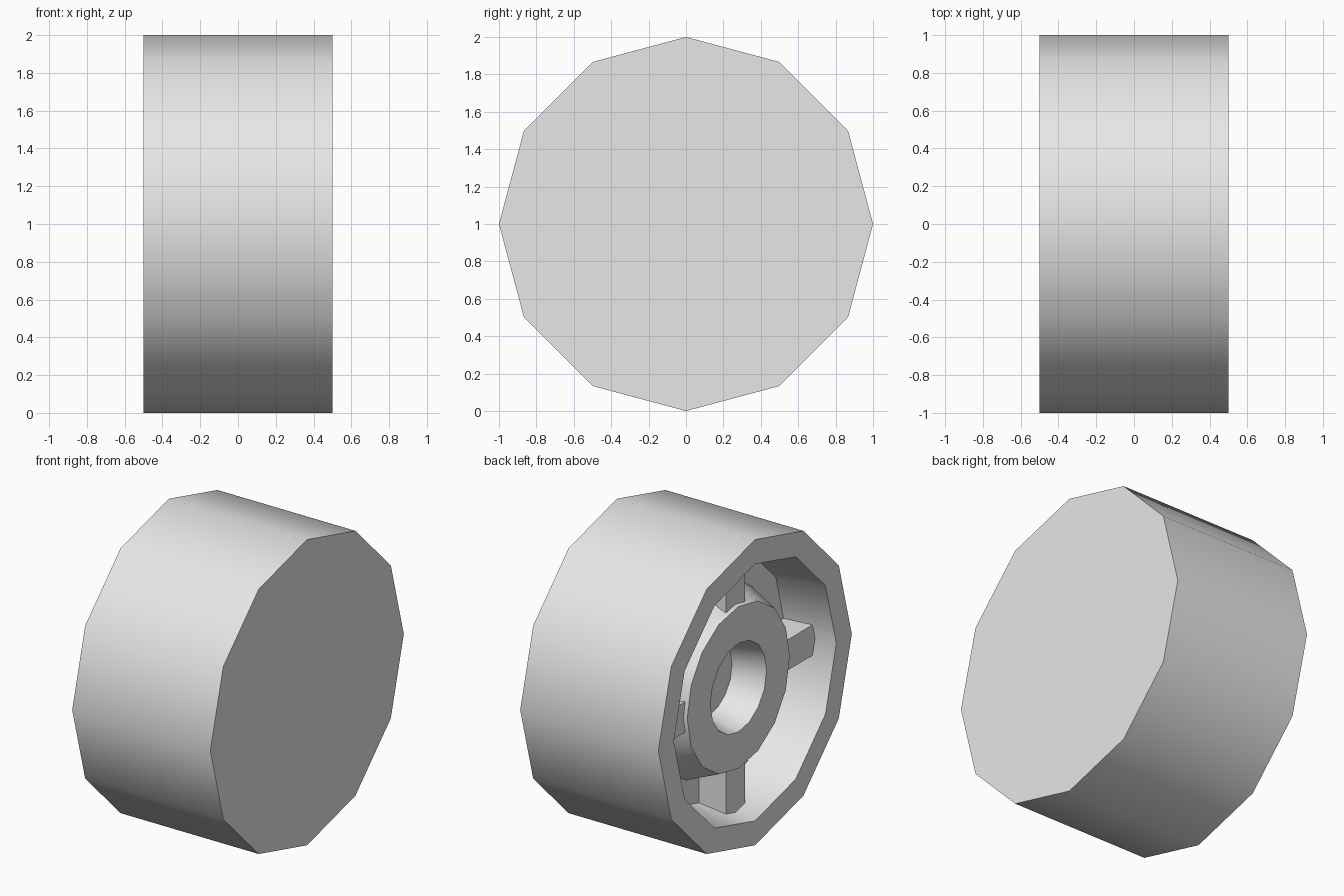
import bpy, bmesh
from math import sin, cos, pi, radians

cube = bpy.data.objects.get("Cube")
if cube:
    bpy.data.objects.remove(cube, do_unlink=True)

AXLE_Z = 1.0

grey = bpy.data.materials.new("light_grey")
grey.use_nodes = True
grey.diffuse_color = (0.8, 0.8, 0.8, 1)
grey.node_tree.nodes["Principled BSDF"].inputs["Base Color"].default_value = (0.8, 0.8, 0.8, 1)


def make_object(name, bm, smooth):
    bmesh.ops.recalc_face_normals(bm, faces=bm.faces[:])
    mesh = bpy.data.meshes.new(name)
    bm.to_mesh(mesh)
    bm.free()
    mesh.materials.append(grey)
    obj = bpy.data.objects.new(name, mesh)
    obj.location.z = AXLE_Z
    bpy.context.collection.objects.link(obj)
    if smooth:
        bpy.ops.object.select_all(action='DESELECT')
        obj.select_set(True)
        bpy.context.view_layer.objects.active = obj
        bpy.ops.object.shade_smooth_by_angle(angle=radians(35))
    return obj


def lathe(name, profile, sides, caps=False, closed=False):
    """Spin (x, radius) points around the x axis."""
    bm = bmesh.new()
    rings = []
    for x, r in profile:
        angles = [2 * pi * i / sides for i in range(sides)]
        rings.append([bm.verts.new((x, r * sin(a), r * cos(a))) for a in angles])
    pairs = list(zip(rings, rings[1:]))
    if closed:
        pairs.append((rings[-1], rings[0]))
    for a, b in pairs:
        for i in range(sides):
            j = (i + 1) % sides
            bm.faces.new((a[i], a[j], b[j], b[i]))
    if caps:
        bm.faces.new(rings[0])
        bm.faces.new(rings[-1])
    return make_object(name, bm, True)


# Twelve-sided wheel body, solid on one side and hollow on the other
FLOOR = -0.165
lathe("wheel_body", [(0.5, 1), (-0.5, 1), (-0.5, 0.84), (FLOOR, 0.8)], 12, caps=True)

# Tapered hub ring with a tapered bore, standing on the hollow's floor
lathe("hub", [(FLOOR, 0.24), (-0.38, 0.29), (-0.38, 0.53), (FLOOR, 0.62)], 16, closed=True)

# Four square spokes from the hub into the rim wall
for k, name in enumerate(("top", "back", "bottom", "front")):
    bm = bmesh.new()
    bmesh.ops.create_cube(bm, size=1)
    for v in bm.verts:
        v.co.x = -0.358 if v.co.x < 0 else FLOOR + 0.02
        v.co.y *= 0.2
        v.co.z = 0.44 if v.co.z < 0 else 0.87
    spoke = make_object(name + "_spoke", bm, False)
    spoke.rotation_euler.x = -k * pi / 2
